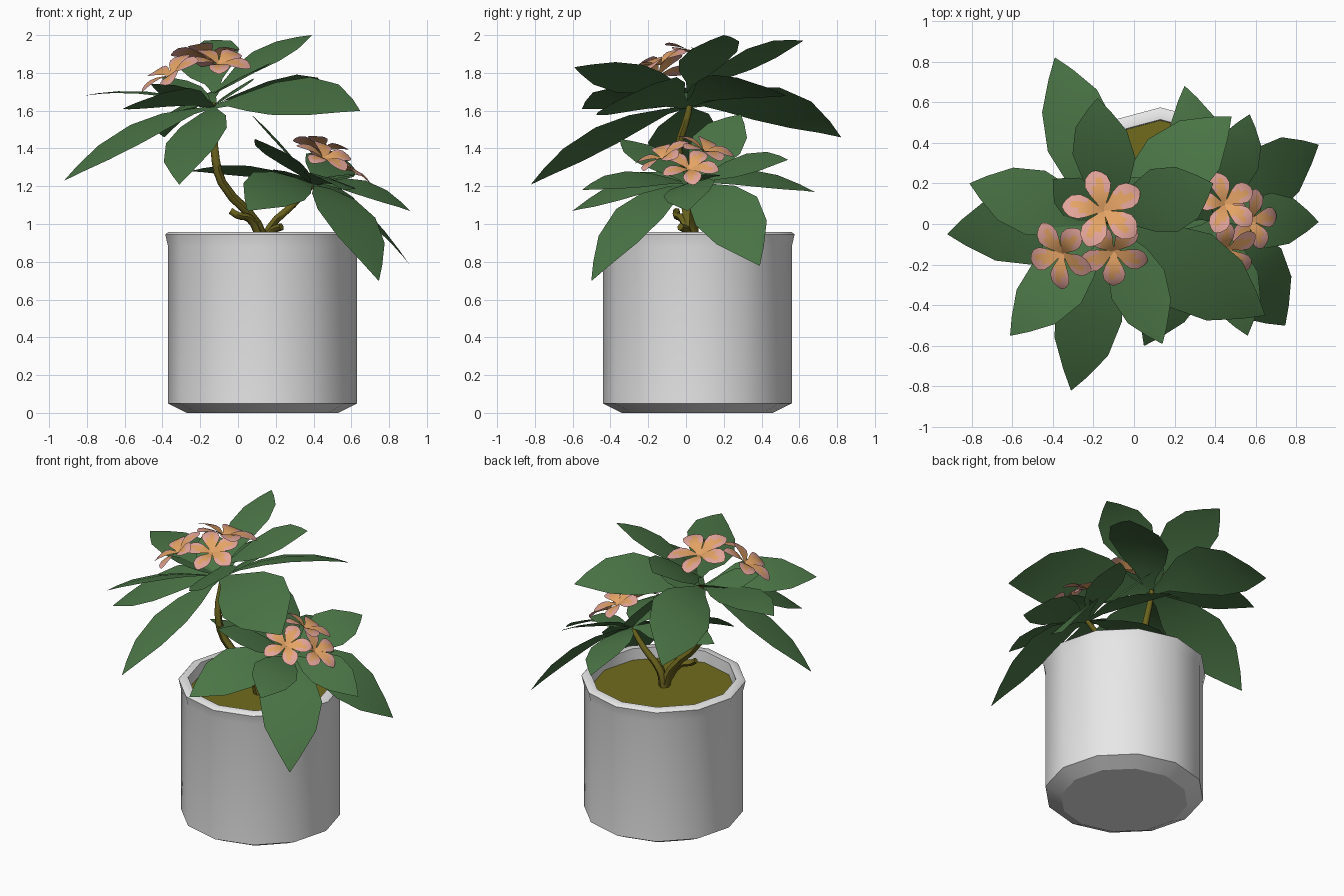
import bpy, bmesh, math
from mathutils import Vector, Matrix

if "Cube" in bpy.data.objects:
    bpy.data.objects.remove(bpy.data.objects["Cube"])


def material(name, rgb):
    m = bpy.data.materials.new(name)
    m.diffuse_color = (*rgb, 1)
    m.use_nodes = True
    m.node_tree.nodes["Principled BSDF"].inputs["Base Color"].default_value = m.diffuse_color
    return m


POT = material("pot_grey", (0.80, 0.80, 0.80))
SOIL = material("soil_olive", (0.165, 0.148, 0.012))
BARK = material("stem_olive", (0.14, 0.12, 0.012))
LEAF = material("leaf_green", (0.068, 0.175, 0.060))
PINK = material("petal_pink", (0.76, 0.37, 0.32))
ORANGE = material("petal_orange", (0.78, 0.37, 0.13))


def finish(name, bm, mats, angle=None):
    me = bpy.data.meshes.new(name)
    bm.to_mesh(me)
    bm.free()
    for m in mats:
        me.materials.append(m)
    ob = bpy.data.objects.new(name, me)
    bpy.context.collection.objects.link(ob)
    if angle:
        bpy.ops.object.select_all(action='DESELECT')
        ob.select_set(True)
        bpy.context.view_layer.objects.active = ob
        bpy.ops.object.shade_smooth_by_angle(angle=math.radians(angle))
    return ob


def grid(bm, rows, mat_rule=None):
    """Skin a list of equal-length rows of points."""
    vs = [[bm.verts.new(p) for p in r] for r in rows]
    for i in range(len(vs) - 1):
        for j in range(len(vs[0]) - 1):
            f = bm.faces.new((vs[i][j], vs[i][j + 1], vs[i + 1][j + 1], vs[i + 1][j]))
            if mat_rule:
                f.material_index = mat_rule(i, j)


# Twelve-sided pot with chamfered foot, flared lip and inner wall
CX, CY, N = 0.13, 0.06, 12


def ring(bm, r, z):
    return [bm.verts.new((CX + r * math.cos(2 * math.pi * k / N),
                          CY + r * math.sin(2 * math.pi * k / N), z)) for k in range(N)]


bm = bmesh.new()
profile = [(0.40, 0), (0.50, 0.05), (0.50, 0.88), (0.515, 0.945), (0.50, 0.957),
           (0.455, 0.957), (0.45, 0.86)]
rings = [ring(bm, r, z) for r, z in profile]
for a, b in zip(rings, rings[1:]):
    for k in range(N):
        bm.faces.new((a[k], a[(k + 1) % N], b[(k + 1) % N], b[k]))
bm.faces.new(ring(bm, 0.40, 0)[::-1])  # separate base keeps a crisp edge
finish("pot", bm, [POT], 40)

bm = bmesh.new()
bm.faces.new(ring(bm, 0.455, 0.88))
finish("soil", bm, [SOIL])


# Stems as tapered tubes
def stem(name, pts, r0, r1):
    cu = bpy.data.curves.new(name, 'CURVE')
    cu.dimensions = '3D'
    cu.bevel_depth = 1.0
    cu.bevel_resolution = 1
    cu.resolution_u = 3
    cu.use_fill_caps = True
    sp = cu.splines.new('BEZIER')
    sp.bezier_points.add(len(pts) - 1)
    for i, p in enumerate(pts):
        b = sp.bezier_points[i]
        b.co = p
        b.handle_left_type = b.handle_right_type = 'AUTO'
        b.radius = r0 + (r1 - r0) * i / (len(pts) - 1)
    cu.materials.append(BARK)
    ob = bpy.data.objects.new(name, cu)
    bpy.context.collection.objects.link(ob)
    bpy.ops.object.select_all(action='DESELECT')
    ob.select_set(True)
    bpy.context.view_layer.objects.active = ob
    bpy.ops.object.convert(target='MESH')
    bpy.ops.object.shade_smooth_by_angle(angle=math.radians(60))


stem("main_stem", [(0.14, 0.03, 0.87), (0.10, 0.02, 1.00), (-0.085, -0.03, 1.22),
                   (-0.125, -0.04, 1.40), (-0.13, 0.01, 1.58), (-0.13, 0.02, 1.64)], 0.032, 0.015)
stem("side_stem", [(0.14, 0.04, 0.87), (0.17, 0.04, 0.98), (0.29, 0.04, 1.10),
                   (0.41, 0.02, 1.22)], 0.030, 0.015)
stem("front_stub", [(0.12, 0.02, 0.93), (0.06, -0.02, 1.03), (0.0, -0.05, 1.045),
                    (-0.04, -0.05, 1.07)], 0.024, 0.018)
stem("back_stub", [(0.14, 0.04, 0.90), (0.19, 0.0, 0.97), (0.23, -0.03, 0.985)], 0.024, 0.02)


# Broad arched leaves, widest past the middle, each facing along its cluster axis
def leaf(bm, axis, hub, tip, half, arch):
    a, b = Vector(hub), Vector(tip)
    d = b - a
    side = Vector(axis).cross(d).normalized()
    up = d.normalized().cross(side)
    mid = (a + b) / 2 + Vector((0, 0, 2 * arch))
    rows = []
    for t, w in [(0, .10), (.14, .30), (.32, .75), (.52, 1), (.74, .82), (.9, .36), (1, .01)]:
        c = a * (1 - t) ** 2 + mid * 2 * t * (1 - t) + b * t * t
        s = side * half * w * 1.1
        drop = up * half * w * 0.06
        rows.append([c - s - drop, c, c + s - drop])
    grid(bm, rows)


def leaves(name, axis, specs):
    bm = bmesh.new()
    for s in specs:
        leaf(bm, axis, *s)
    finish(name, bm, [LEAF], 50)


U, V = (-0.13, 0.0, 1.62), (-0.12, 0.02, 1.70)
leaves("upper_leaves", (-0.38, -0.33, 1), [
    (U, (-0.39, 0.82, 1.46), 0.18, 0.11),
    (V, (-0.18, 0.62, 1.97), 0.15, 0.04),
    (V, (0.39, 0.20, 2.00), 0.155, 0.04),
    (U, (0.645, -0.45, 1.60), 0.21, 0.08),
    (V, (0.14, -0.59, 1.83), 0.15, 0.01),
    (U, (-0.31, -0.82, 1.21), 0.16, 0.07),
    (U, (-0.92, -0.05, 1.23), 0.17, 0.07)])
leaves("upper_back_leaves", (-0.38, 0.1, 1), [
    (U, (0.48, 0.53, 1.68), 0.18, 0.09),
    (U, (-0.61, -0.55, 1.61), 0.15, 0.06),
    (U, (-0.81, 0.20, 1.68), 0.15, 0.05),
    (U, (-0.46, -0.14, 1.74), 0.10, 0.01),
    (U, (-0.40, 0.22, 1.78), 0.10, 0.01),
    (U, (0.08, 0.22, 1.77), 0.10, 0.01)])

L = (0.40, 0.02, 1.21)
leaves("lower_leaves", (0.42, -0.33, 1), [
    (L, (0.25, 0.68, 1.17), 0.13, 0.06),
    (L, (0.57, 0.54, 1.34), 0.13, 0.04),
    (L, (0.91, 0.39, 0.78), 0.17, 0.09),
    (L, (0.91, 0.01, 1.07), 0.13, 0.06),
    (L, (0.745, -0.50, 0.70), 0.18, 0.12),
    (L, (0.56, -0.55, 1.18), 0.13, 0.05),
    (L, (0.05, -0.60, 1.07), 0.15, 0.07)])
leaves("lower_back_leaves", (0.42, 0.2, 1), [
    (L, (0.07, 0.29, 1.58), 0.13, 0.02),
    (L, (-0.25, 0.05, 1.28), 0.13, 0.04),
    (L, (0.09, -0.35, 1.45), 0.12, 0.02),
    (L, (0.64, 0.14, 1.26), 0.09, 0.02)])


# Five-petalled blossoms: orange throat running up one side of each pink petal
def flower(name, centre, normal, size, spin):
    rot = Vector((0, 0, 1)).rotation_difference(Vector(normal)).to_matrix()
    c = Vector(centre)
    bm = bmesh.new()
    shape = [(0.0, .03, -.10), (.2, .13, 0), (.4, .25, .07), (.6, .32, .09),
             (.8, .28, .07), (.93, .16, .03), (1.0, .04, .0)]
    for k in range(5):
        turn = Matrix.Rotation(math.radians(spin + 72 * k), 3, 'Z')
        rows = []
        for t, w, h in shape:
            # each petal is slightly twisted so neighbours overlap
            rows.append([c + rot @ turn @ Vector((t, w * u, h + 0.12 * w * u)) * size
                         for u in (-1, -.45, .1, .55, 1)])
        grid(bm, rows, lambda i, j: int(i < 2 or (i == 2 and j in (1, 2)) or (i == 3 and j == 1)))
    finish(name, bm, [PINK, ORANGE], 60)


for i, (c, n, s, a) in enumerate([
        ((-0.15, 0.07, 1.89), (0.05, 0.30, 1), 0.205, 103),
        ((-0.36, -0.15, 1.80), (-0.6, -0.35, 1), 0.18, 50),
        ((-0.10, -0.14, 1.86), (0.1, -0.4, 1), 0.175, 55)]):
    flower("upper_flower_%d" % (i + 1), c, n, s, a)
for i, (c, n, s, a) in enumerate([
        ((0.45, 0.10, 1.40), (0.3, 0.35, 1), 0.165, 105),
        ((0.58, 0.02, 1.30), (0.75, 0.0, 1), 0.155, 80),
        ((0.46, -0.13, 1.36), (0.35, -0.45, 1), 0.16, 30)]):
    flower("lower_flower_%d" % (i + 1), c, n, s, a)
